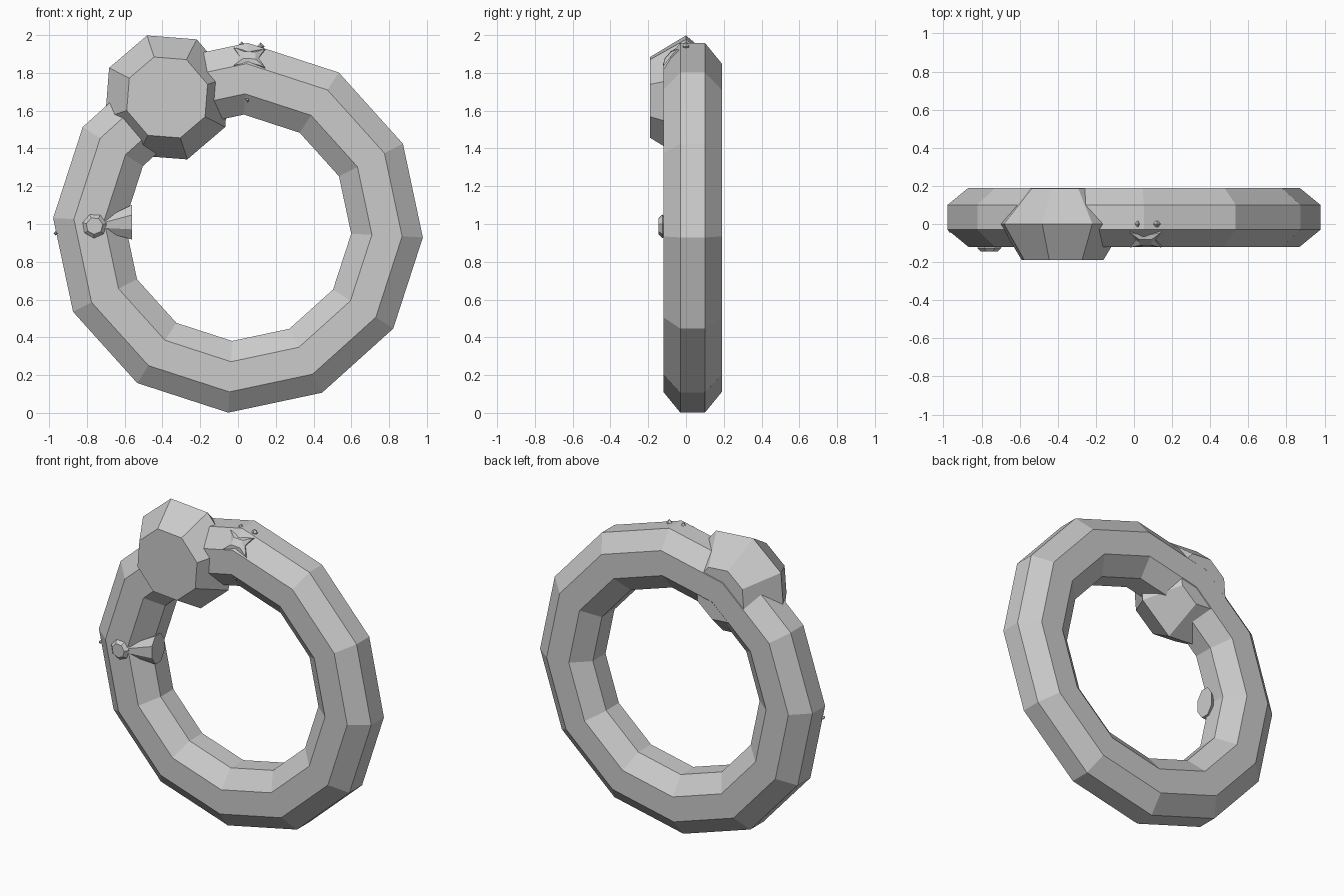
import bpy
import bmesh
from math import sin, cos, radians, tau
from mathutils import Vector

default = bpy.data.objects.get("Cube")
if default:
    bpy.data.objects.remove(default, do_unlink=True)

grey = bpy.data.materials.new("plain grey")
grey.use_nodes = True
grey.diffuse_color = (0.6, 0.6, 0.6, 1)
grey.node_tree.nodes["Principled BSDF"].inputs["Base Color"].default_value = (0.6, 0.6, 0.6, 1)


def loft(name, loops, closed=False):
    """Bridge equal-sized loops of points, capping the ends unless closed."""
    bm = bmesh.new()
    rows = [[bm.verts.new(p) for p in loop] for loop in loops]
    n = len(rows[0])
    pairs = list(zip(rows, rows[1:]))
    if closed:
        pairs.append((rows[-1], rows[0]))
    else:
        bm.faces.new(rows[0])
        bm.faces.new(rows[-1])
    for a, b in pairs:
        for i in range(n):
            j = (i + 1) % n
            bm.faces.new((a[i], a[j], b[j], b[i]))
    bmesh.ops.recalc_face_normals(bm, faces=bm.faces)
    mesh = bpy.data.meshes.new(name)
    bm.to_mesh(mesh)
    bm.free()
    mesh.materials.append(grey)
    obj = bpy.data.objects.new(name, mesh)
    bpy.context.collection.objects.link(obj)
    return obj


def circle(x, y, z, r, sides, turn):
    """Polygon facing the front."""
    return [(x + r * cos(tau * i / sides + radians(turn)), y,
             z + r * sin(tau * i / sides + radians(turn))) for i in range(sides)]


def cut_stone(name, x, z, layers, sides, turn):
    return loft(name, [circle(x, y, z, r, sides, turn) for y, r in layers])


# Ring band: eight-sided section swept through twelve segments
section = [(0.98, -0.03), (0.98, 0.10), (0.87, 0.19), (0.71, 0.19),
           (0.60, 0.10), (0.60, -0.03), (0.71, -0.12), (0.87, -0.12)]
loft("ring_band", [circle(0, y, 0.98, r, 12, -3) for r, y in section], closed=True)

# Main stone and the small one on the side of the band
cut_stone("main_stone", -0.375, 1.67, [(-0.19, 0.225), (0, 0.345), (0.187, 0.18)], 8, 18)
cut_stone("small_stone", -0.76, 0.99, [(-0.145, 0.045), (-0.125, 0.065), (-0.10, 0.04)], 7, 10)

# Tapered wedge from the small stone to the inside of the band
wedge = []
for x, y, z, r in ((-0.74, -0.11, 0.99, 0.025), (-0.56, -0.02, 1.01, 0.10)):
    wedge.append([(x, y + r * 0.7 * cos(tau * i / 8 + tau / 16),
                   z + r * sin(tau * i / 8 + tau / 16)) for i in range(8)])
loft("wedge", wedge)

# Four-pointed star lying on the upper front bevel
centre = Vector((0.06, -0.08, 1.88))
across = Vector((1, 0, -0.05)).normalized()
along = Vector((0, 0.63, 0.77))
out = Vector((0, -0.77, 0.63))


def star_loop(tip, inner, lift):
    points = []
    for i in range(8):
        a = tau * (i + 0.5) / 8 + tau / 16
        r = tip if i % 2 == 0 else inner
        points.append(centre + across * r * cos(a) + along * r * 0.75 * sin(a) + out * lift)
    return points


loft("star", [star_loop(0.12, 0.05, -0.012), star_loop(0.115, 0.05, 0.006),
              star_loop(0.045, 0.032, 0.022)])

# Tiny studs on the top, inside and outer edge of the band
studs = {"top_stud_left": (0.12, 0, 1.94, 0.035), "top_stud_right": (0.02, 0, 1.95, 0.025),
         "inner_stud": (0.05, -0.09, 1.66, 0.03), "edge_stud": (-0.965, -0.03, 0.95, 0.02)}
for name, (x, y, z, r) in studs.items():
    cut_stone(name, x, z, [(y - 0.015, r * 0.2), (y, r * 0.6), (y + 0.015, r * 0.2)], 4, 0)
